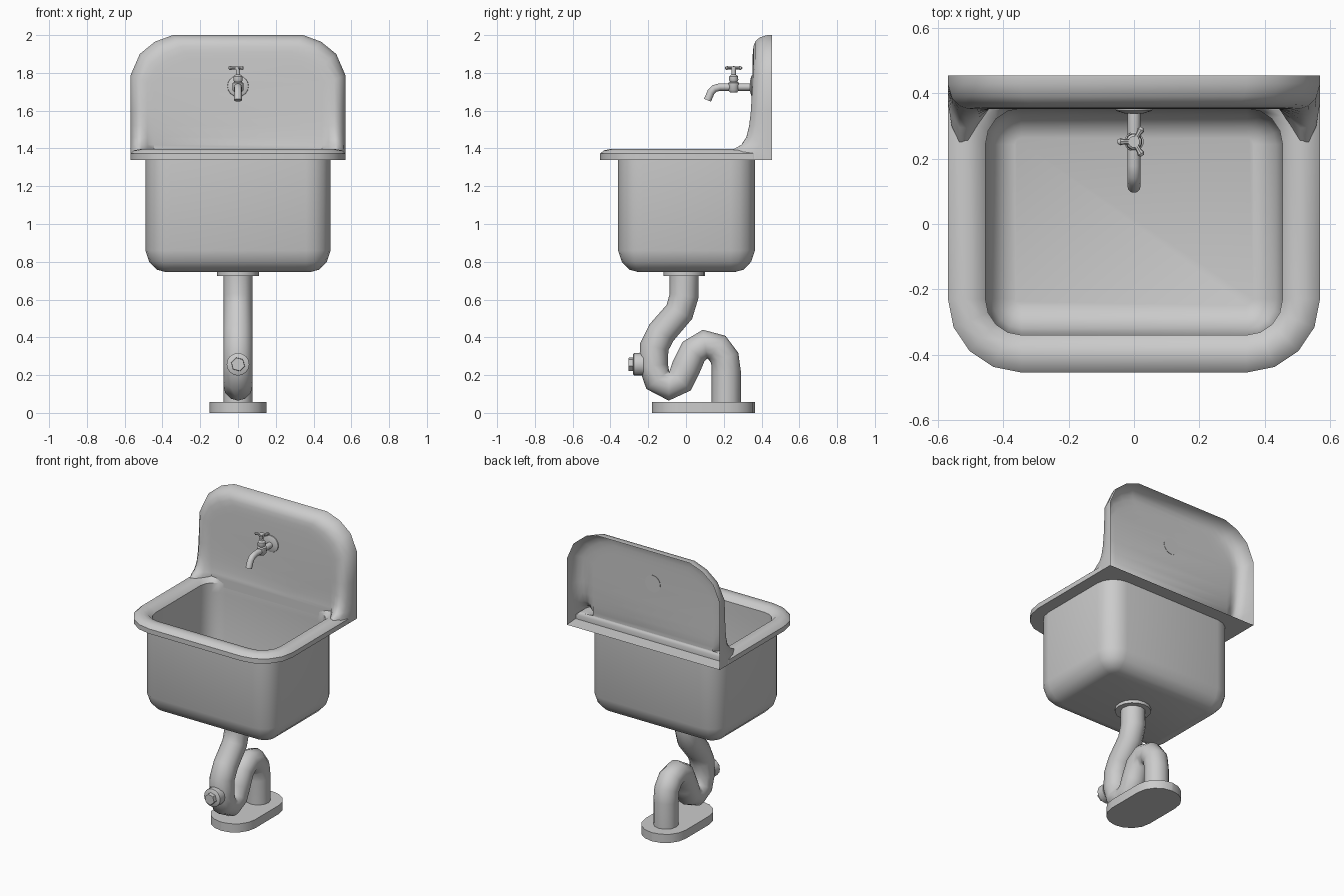
import bpy, bmesh, math
from mathutils import Vector

cube = bpy.data.objects.get("Cube")
if cube:
    bpy.data.objects.remove(cube, do_unlink=True)

enamel = bpy.data.materials.new("grey_enamel")
enamel.use_nodes = True
enamel.diffuse_color = (0.6, 0.6, 0.6, 1)
enamel.node_tree.nodes["Principled BSDF"].inputs["Base Color"].default_value = (0.6, 0.6, 0.6, 1)


def finish(obj, angle=40):
    obj.data.materials.clear()
    obj.data.materials.append(enamel)
    bpy.ops.object.select_all(action="DESELECT")
    obj.select_set(True)
    bpy.context.view_layer.objects.active = obj
    bpy.ops.object.shade_smooth_by_angle(angle=math.radians(angle))
    return obj


def build(name, rings, closed=True, caps=True, mirror_fill=False, angle=40):
    """Skin a list of equal rings into one mesh."""
    bm = bmesh.new()
    rows = [[bm.verts.new(p) for p in ring] for ring in rings]
    n = len(rows[0])
    for a, b in zip(rows, rows[1:]):
        for i in range(n if closed else n - 1):
            j = (i + 1) % n
            bm.faces.new((a[i], a[j], b[j], b[i]))
    if caps:
        bm.faces.new(rows[0])
        bm.faces.new(rows[-1])
    if mirror_fill:
        last = rows[-1]
        for i in range(n // 2 - 1):
            bm.faces.new((last[i], last[i + 1], last[n - 2 - i], last[n - 1 - i]))
    bmesh.ops.recalc_face_normals(bm, faces=bm.faces)
    mesh = bpy.data.meshes.new(name)
    bm.to_mesh(mesh)
    bm.free()
    obj = bpy.data.objects.new(name, mesh)
    bpy.context.collection.objects.link(obj)
    return finish(obj, angle)


def rounded(hx, y0, y1, rf, rb, z, seg=4):
    """Rectangle ring with front and back corner radii."""
    pts = []
    for sx, y, r, start in ((1, y1, rb, 0), (-1, y1, rb, 90), (-1, y0, rf, 180), (1, y0, rf, 270)):
        cy = y - r if y == y1 else y + r
        for k in range(seg + 1):
            a = math.radians(start + 90 * k / seg)
            pts.append((sx * (hx - r) + r * math.cos(a), cy + r * math.sin(a), z))
    return pts


def lathe(name, profile, origin, axis, sides=16):
    """Turn a (distance, radius) profile around an axis."""
    axis = Vector(axis)
    u = axis.orthogonal().normalized()
    v = axis.cross(u)
    rings = []
    for d, r in profile:
        c = Vector(origin) + axis * d
        rings.append([c + r * (u * math.cos(t) + v * math.sin(t))
                      for t in (2 * math.pi * k / sides for k in range(sides))])
    return build(name, rings)


def pipe(name, path, radius):
    """Round pipe along a (y, z) path in the middle plane."""
    curve = bpy.data.curves.new(name, "CURVE")
    curve.dimensions = "3D"
    curve.bevel_depth = radius
    curve.bevel_resolution = 4
    curve.use_fill_caps = True
    spline = curve.splines.new("POLY")
    spline.points.add(len(path) - 1)
    for p, (y, z) in zip(spline.points, path):
        p.co = (0, y, z, 1)
    obj = bpy.data.objects.new(name, curve)
    bpy.context.collection.objects.link(obj)
    bpy.ops.object.select_all(action="DESELECT")
    obj.select_set(True)
    bpy.context.view_layer.objects.active = obj
    bpy.ops.object.convert(target="MESH")
    return finish(bpy.context.view_layer.objects.active, 50)


# Basin: outside wall, rolled rim, inside wall and floor in one skin
rings = []
for d, z in ((0.11, 0.745), (0.06, 0.758), (0.02, 0.8), (0, 0.86), (0, 1.34)):
    r = max(0.13 - d, 0.03)
    rings.append(rounded(0.49, -0.36, 0.365, r, r, z) if d == 0 else
                 rounded(0.49 - d, -0.36 + d, 0.365 - d, r, r, z))
rings.append(rounded(0.57, -0.455, 0.455, 0.225, 0.002, 1.34))
for d, z in ((0, 1.345), (0, 1.372), (0.02, 1.39), (0.055, 1.397), (0.09, 1.39), (0.115, 1.365)):
    rings.append(rounded(0.57 - d, -0.455 + d, 0.36 - d * 0.05, 0.225 - d, 0.002 + 0.94 * d, z))
for d, z in ((0, 1.3), (0.005, 0.9), (0.02, 0.83), (0.055, 0.79), (0.09, 0.778)):
    r = 0.11 - d
    rings.append(rounded(0.455 - d, -0.34 + d, 0.354 - d, r, r, z))
build("basin", rings)

# Splashback: hollow sheet with a rounded border that flares onto the rim
half = [(0.57, 1.34), (0.57, 1.395), (0.57, 1.42), (0.57, 1.46), (0.57, 1.52), (0.57, 1.6),
        (0.57, 1.785), (0.52, 1.9), (0.44, 1.965), (0.345, 2.0)]
flare = [0.115, 0.115, 0.07, 0.042, 0.025, 0.015, 0.004, 0, 0, 0]
section = [(0, 0.455, 0), (0, 0.43, 0.5), (0.012, 0.39, 0.8), (0.035, 0.366, 1),
           (0.06, 0.357, 0.9), (0.09, 0.354, 0.45), (0.125, 0.352, 0)]
rings = []
for d, y, w in section:
    right = []
    for (x, z), f in zip(half, flare):
        drop = d * min(max((z - 1.7) / 0.25, 0), 1)
        right.append((x - d * min(1, x / 0.5), y - f * w, z - drop))
    rings.append(right + [(-x, yy, z) for x, yy, z in reversed(right)])
build("splashback", rings, closed=False, caps=False, mirror_fill=True, angle=50)

# Drain collar, trap and cleanout plug
lathe("drain_collar", [(0, 0.11), (0.022, 0.11)], (0, -0.01, 0.725), (0, 0, 1))
pipe("trap_pipe", [(-0.01, 0.735), (-0.01, 0.62), (-0.035, 0.535), (-0.13, 0.425), (-0.168, 0.35),
                   (-0.172, 0.25), (-0.15, 0.175), (-0.09, 0.142), (-0.03, 0.172), (0, 0.24),
                   (0.04, 0.325), (0.1, 0.364), (0.165, 0.345), (0.205, 0.29), (0.213, 0.22),
                   (0.213, 0.03)], 0.077)
lathe("cleanout_ring", [(0, 0.06), (0.05, 0.06), (0.055, 0.053)], (0, -0.225, 0.257), (0, -1, 0))
lathe("cleanout_nut", [(0, 0.038), (0.035, 0.036)], (0, -0.27, 0.257), (0, -1, 0), 6)

# Floor plate
build("floor_plate", [rounded(0.15, -0.18, 0.365, 0.149, 0.149, z) for z in (0, 0.058)])

# Tap
lathe("tap_flange", [(0, 0.057), (0.008, 0.055), (0.016, 0.03)], (0, 0.355, 1.73), (0, -1, 0))
pipe("tap_spout", [(0.35, 1.725), (0.18, 1.725), (0.15, 1.717), (0.132, 1.698), (0.114, 1.655)], 0.02)
lathe("tap_body", [(0, 0.02), (0.012, 0.03), (0.05, 0.03), (0.055, 0.02), (0.065, 0.026),
                   (0.085, 0.024), (0.095, 0.012), (0.125, 0.012)], (0, 0.252, 1.697), (0, 0, 1), 12)
lathe("handle_hub", [(0, 0.018), (0.018, 0.018)], (0, 0.252, 1.817), (0, 0, 1), 12)
for i in range(3):
    a = math.radians(60 + 120 * i)
    lathe("handle_arm_%d" % (i + 1), [(0, 0.008), (0.03, 0.008), (0.042, 0.011), (0.05, 0.006)],
          (0, 0.252, 1.826), (math.cos(a), math.sin(a), 0), 8)
